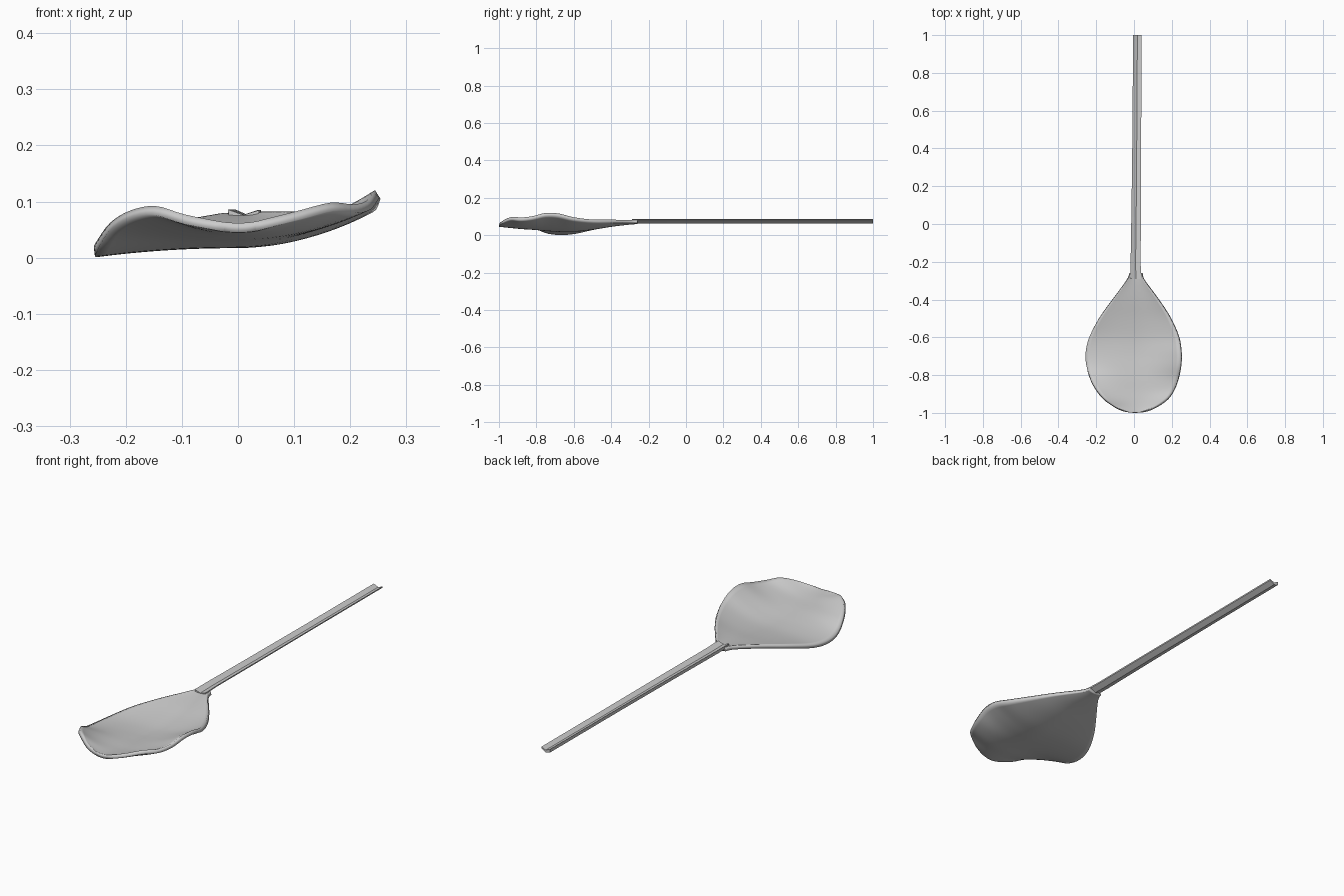
import bpy, bmesh
from mathutils import Vector

if "Cube" in bpy.data.objects:
    bpy.data.objects.remove(bpy.data.objects["Cube"])


def make_object(name, bm):
    bmesh.ops.recalc_face_normals(bm, faces=bm.faces)
    me = bpy.data.meshes.new(name)
    bm.to_mesh(me)
    bm.free()
    ob = bpy.data.objects.new(name, me)
    bpy.context.collection.objects.link(ob)
    return ob


def catmull(p, steps):
    # smooth curve through rows of control values
    p = [Vector(q) for q in p]
    out = []
    for i in range(len(p) - 1):
        a, b, c, d = p[max(i - 1, 0)], p[i], p[i + 1], p[min(i + 2, len(p) - 1)]
        for s in range(steps):
            t = s / steps
            out.append(0.5 * (2 * b + (c - a) * t + (2 * a - 5 * b + 4 * c - d) * t * t
                              + (3 * b - a - 3 * c + d) * t ** 3))
    return out + [p[-1]]


def smooth(ob, angle):
    bpy.context.view_layer.objects.active = ob
    ob.select_set(True)
    bpy.ops.object.shade_smooth_by_angle(angle=angle)
    ob.select_set(False)


# wavy blade: y, left x, right x, then height at left edge, middle, right edge
rows = [
    (-0.26, -0.020, 0.040, 0.080, 0.076, 0.082),
    (-0.30, -0.037, 0.052, 0.078, 0.074, 0.082),
    (-0.40, -0.112, 0.125, 0.064, 0.062, 0.083),
    (-0.50, -0.184, 0.190, 0.045, 0.046, 0.084),
    (-0.60, -0.237, 0.233, 0.023, 0.035, 0.096),
    (-0.68, -0.256, 0.244, 0.018, 0.035, 0.116),
    (-0.75, -0.252, 0.242, 0.029, 0.040, 0.119),
    (-0.82, -0.228, 0.230, 0.062, 0.046, 0.102),
    (-0.88, -0.192, 0.206, 0.084, 0.050, 0.095),
    (-0.93, -0.147, 0.165, 0.092, 0.055, 0.098),
    (-0.97, -0.095, 0.105, 0.077, 0.059, 0.083),
    (-0.998, -0.025, 0.030, 0.063, 0.062, 0.064),
]
bm = bmesh.new()
N = 24
prev = None
for y, xl, xr, zl, zm, zr in map(tuple, catmull(rows, 4)):
    cur = []
    for i in range(N + 1):
        t = 2 * i / N - 1
        z = zm + ((zl if t < 0 else zr) - zm) * t * t
        cur.append(bm.verts.new((xl + (xr - xl) * i / N, y, z)))
    if prev:
        for i in range(N):
            bm.faces.new((prev[i], cur[i], cur[i + 1], prev[i + 1]))
    prev = cur
blade = make_object("blade", bm)
if blade.data.polygons[len(blade.data.polygons) // 2].normal.z < 0:
    blade.data.flip_normals()
sol = blade.modifiers.new("thickness", 'SOLIDIFY')
sol.thickness = 0.017
sol.offset = -1
smooth(blade, 0.7)

# grooved handle: one shallow V profile lofted along y, as (y, left x, right x)
profile = [(0, 0.086), (0.5, 0.076), (1, 0.085), (0.98, 0.079), (0.5, 0.064), (0.03, 0.070)]
bm = bmesh.new()
rings = []
for y, xl, xr in [(-0.29, -0.018, 0.038), (-0.2, -0.018, 0.035), (0.1, -0.013, 0.037),
                  (0.5, -0.008, 0.038), (1.0, -0.005, 0.041)]:
    rings.append([bm.verts.new((xl + (xr - xl) * u, y, z)) for u, z in profile])
n = len(profile)
for a, b in zip(rings, rings[1:]):
    for i in range(n):
        bm.faces.new((a[i], a[(i + 1) % n], b[(i + 1) % n], b[i]))
bm.faces.new(rings[0])
bm.faces.new(rings[-1])
handle = make_object("handle", bm)
smooth(handle, 0.3)
